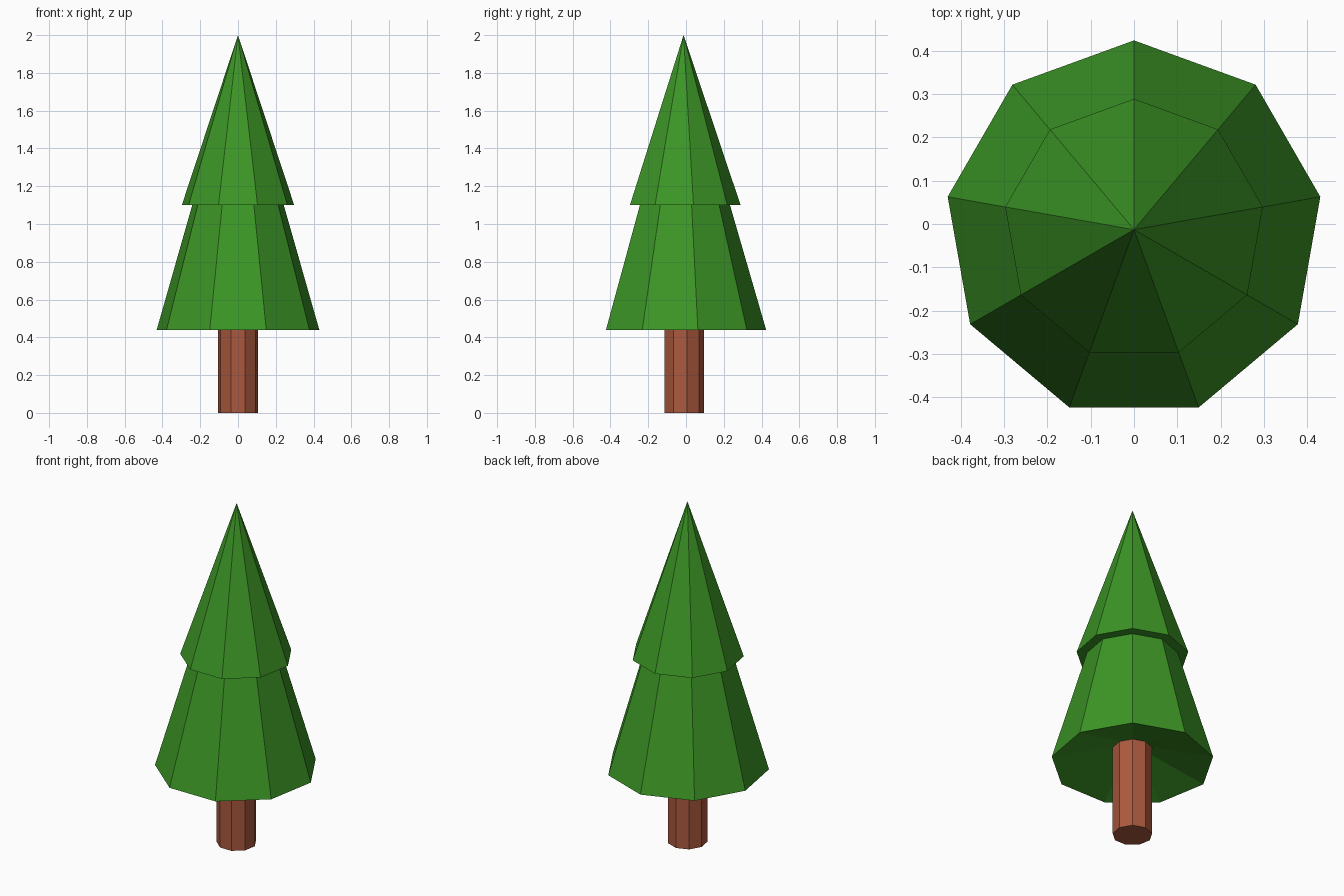
import bpy, bmesh, math

old = bpy.data.objects.get("Cube")
if old:
    bpy.data.objects.remove(old, do_unlink=True)

SIDES = 9
CENTRE_Y = -0.013


def make_material(name, rgb):
    mat = bpy.data.materials.new(name)
    mat.use_nodes = True
    mat.diffuse_color = (*rgb, 1)
    mat.node_tree.nodes["Principled BSDF"].inputs["Base Color"].default_value = (*rgb, 1)
    return mat


def lathe(name, profile, mat):
    """Revolve (radius, z) points into a flat-faced solid; zero radius is a tip."""
    bm = bmesh.new()
    rings = []
    for r, z in profile:
        count = SIDES if r else 1
        angles = [math.pi / 2 + 2 * math.pi * i / SIDES for i in range(count)]
        rings.append([bm.verts.new((r * math.cos(a), r * math.sin(a), z)) for a in angles])
    for low, high in zip(rings, rings[1:]):
        for i in range(SIDES):
            j = (i + 1) % SIDES
            corners = [low[i % len(low)], low[j % len(low)],
                       high[j % len(high)], high[i % len(high)]]
            bm.faces.new(list(dict.fromkeys(corners)))
    bmesh.ops.recalc_face_normals(bm, faces=bm.faces)
    mesh = bpy.data.meshes.new(name)
    bm.to_mesh(mesh)
    bm.free()
    mesh.materials.append(mat)
    obj = bpy.data.objects.new(name, mesh)
    obj.location.y = CENTRE_Y
    bpy.context.collection.objects.link(obj)
    return obj


green = make_material("needle green", (0.045, 0.305, 0.019))
brown = make_material("bark brown", (0.40, 0.098, 0.047))

# Trunk reaches up into the foliage
lathe("trunk", [(0, 0), (0.107, 0), (0.107, 0.6), (0, 0.6)], brown)

# Lower tier has a shallow hollow underside
lathe("lower_foliage", [(0, 0.56), (0.437, 0.44), (0.188, 1.3), (0, 1.3)], green)

# Upper tier comes to a point
lathe("upper_foliage", [(0, 1.1), (0.302, 1.1), (0, 2.0)], green)
